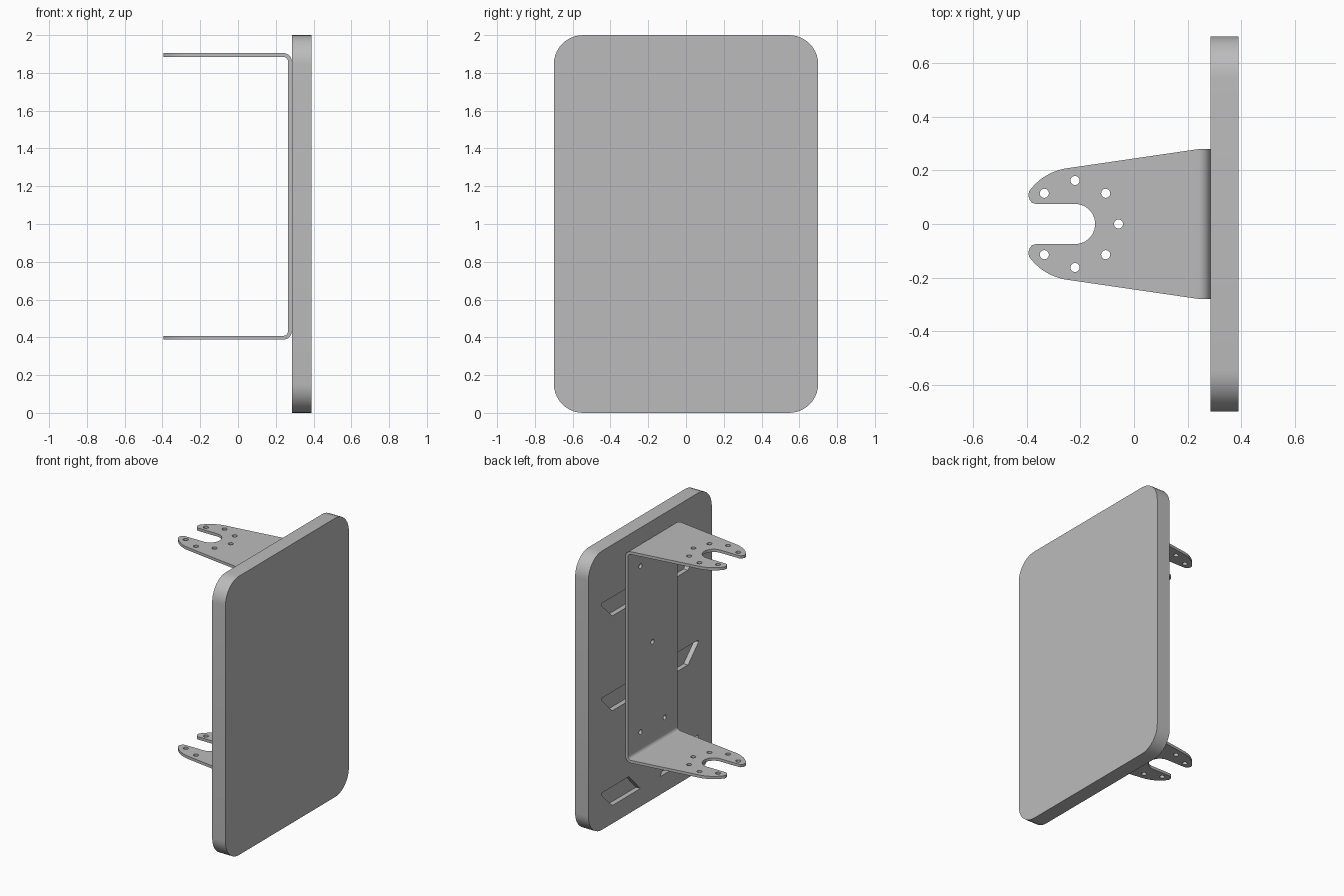
import bpy
import bmesh
from math import sin, cos, pi, radians
from mathutils import Vector

cube = bpy.data.objects.get("Cube")
if cube:
    bpy.data.objects.remove(cube, do_unlink=True)

grey = bpy.data.materials.new("plain_grey")
grey.use_nodes = True
grey.diffuse_color = (0.5, 0.5, 0.5, 1)
grey.node_tree.nodes["Principled BSDF"].inputs["Base Color"].default_value = (0.5, 0.5, 0.5, 1)

# How a 2D outline and its extrusion depth map onto each axis
PLACE = {
    "x": lambda a, b, d: Vector((d, a, b)),
    "y": lambda a, b, d: Vector((a, d, b)),
    "z": lambda a, b, d: Vector((a, b, d)),
}


def prisms(name, outlines, axis, lo, hi):
    """One object holding an extruded prism for every outline."""
    bm = bmesh.new()
    for outline in outlines:
        verts = [bm.verts.new(PLACE[axis](a, b, lo)) for a, b in outline]
        face = bm.faces.new(verts)
        ext = bmesh.ops.extrude_face_region(bm, geom=[face])
        moved = [v for v in ext["geom"] if isinstance(v, bmesh.types.BMVert)]
        bmesh.ops.translate(bm, verts=moved, vec=PLACE[axis](0, 0, hi - lo))
    bmesh.ops.recalc_face_normals(bm, faces=bm.faces)
    mesh = bpy.data.meshes.new(name)
    bm.to_mesh(mesh)
    bm.free()
    mesh.materials.append(grey)
    obj = bpy.data.objects.new(name, mesh)
    bpy.context.collection.objects.link(obj)
    return obj


def arc(cx, cy, r, start, end, steps=10):
    angles = [radians(start + (end - start) * i / steps) for i in range(steps + 1)]
    return [(cx + r * cos(t), cy + r * sin(t)) for t in angles]


def circle(cx, cy, r, steps=20):
    return [(cx + r * cos(2 * pi * i / steps), cy + r * sin(2 * pi * i / steps))
            for i in range(steps)]


def select(obj):
    bpy.ops.object.select_all(action="DESELECT")
    obj.select_set(True)
    bpy.context.view_layer.objects.active = obj


def carve(obj, cutter, operation):
    """Apply a boolean and discard the cutter."""
    cutter.hide_render = True
    mod = obj.modifiers.new("carve", "BOOLEAN")
    mod.operation = operation
    mod.solver = "EXACT"
    mod.object = cutter
    select(obj)
    bpy.ops.object.modifier_apply(modifier=mod.name)
    bpy.data.objects.remove(cutter, do_unlink=True)


def finish(obj):
    select(obj)
    bpy.ops.object.shade_smooth_by_angle(angle=radians(30))


# Panel: rounded slab with slanted pockets in its rear face
HALF, HEIGHT, R = 0.70, 2.0, 0.155
BACK, FRONT = 0.285, 0.39
slab = (arc(HALF - R, HEIGHT - R, R, 0, 90) + arc(R - HALF, HEIGHT - R, R, 90, 180)
        + arc(R - HALF, R, R, 180, 270) + arc(HALF - R, R, R, 270, 360))
panel = prisms("panel", [slab], "x", BACK, FRONT)

pockets = []
for side in (1, -1):
    for z in (0.13, 0.81, 1.49):
        pockets.append([(side * y, z + h) for y, h in
                        ((0.11, 0), (0.43, 0), (0.55, 0.12), (0.55, 0.135), (0.24, 0.135))])
carve(panel, prisms("pocket_cutter", pockets, "x", BACK - 0.1, BACK + 0.035), "DIFFERENCE")
finish(panel)

# Bracket: bent sheet strip with a channel profile
LOW, HIGH, T, BEND = 0.388, 1.905, 0.02, 0.045
cx = BACK - BEND


def channel_side(r):
    return arc(cx, LOW + BEND, r, 270, 360) + arc(cx, HIGH - BEND, r, 0, 90)


profile = ([(-0.5, LOW)] + channel_side(BEND) + [(-0.5, HIGH), (-0.5, HIGH - T)]
           + channel_side(BEND - T)[::-1] + [(-0.5, LOW + T)])
bracket = prisms("bracket", [profile], "y", -0.28, 0.28)

# Flange plan: tapered sides, curved prongs and a round-ended slot
SLOT = -0.22
half_plan = ([(0.32, 0.291)] + arc(SLOT, 0, 0.21, 98, 145, 14)
             + [(-0.394, 0.105), (-0.389, 0.09), (-0.38, 0.079), (-0.366, 0.075)]
             + arc(SLOT, 0, 0.075, 90, 0, 12))
plan = half_plan + [(x, -y) for x, y in half_plan[-2::-1]]
carve(bracket, prisms("plan_cutter", [plan], "z", 0.1, 2.1), "INTERSECT")

# Bolt holes through both flanges, in a ring around the slot end
ring = [circle(SLOT + 0.162 * cos(radians(a)), 0.162 * sin(radians(a)), 0.017)
        for a in range(-135, 136, 45)]
carve(bracket, prisms("flange_hole_cutter", ring, "z", 0.1, 2.1), "DIFFERENCE")

# Mounting holes through the web
mid = (LOW + HIGH) / 2
spots = [(0, mid)] + [(sy * 0.137, mid + sz * 0.595) for sy in (1, -1) for sz in (1, -1)]
web_holes = [circle(y, z, 0.017) for y, z in spots]
carve(bracket, prisms("web_hole_cutter", web_holes, "x", 0.2, 0.32), "DIFFERENCE")
finish(bracket)
